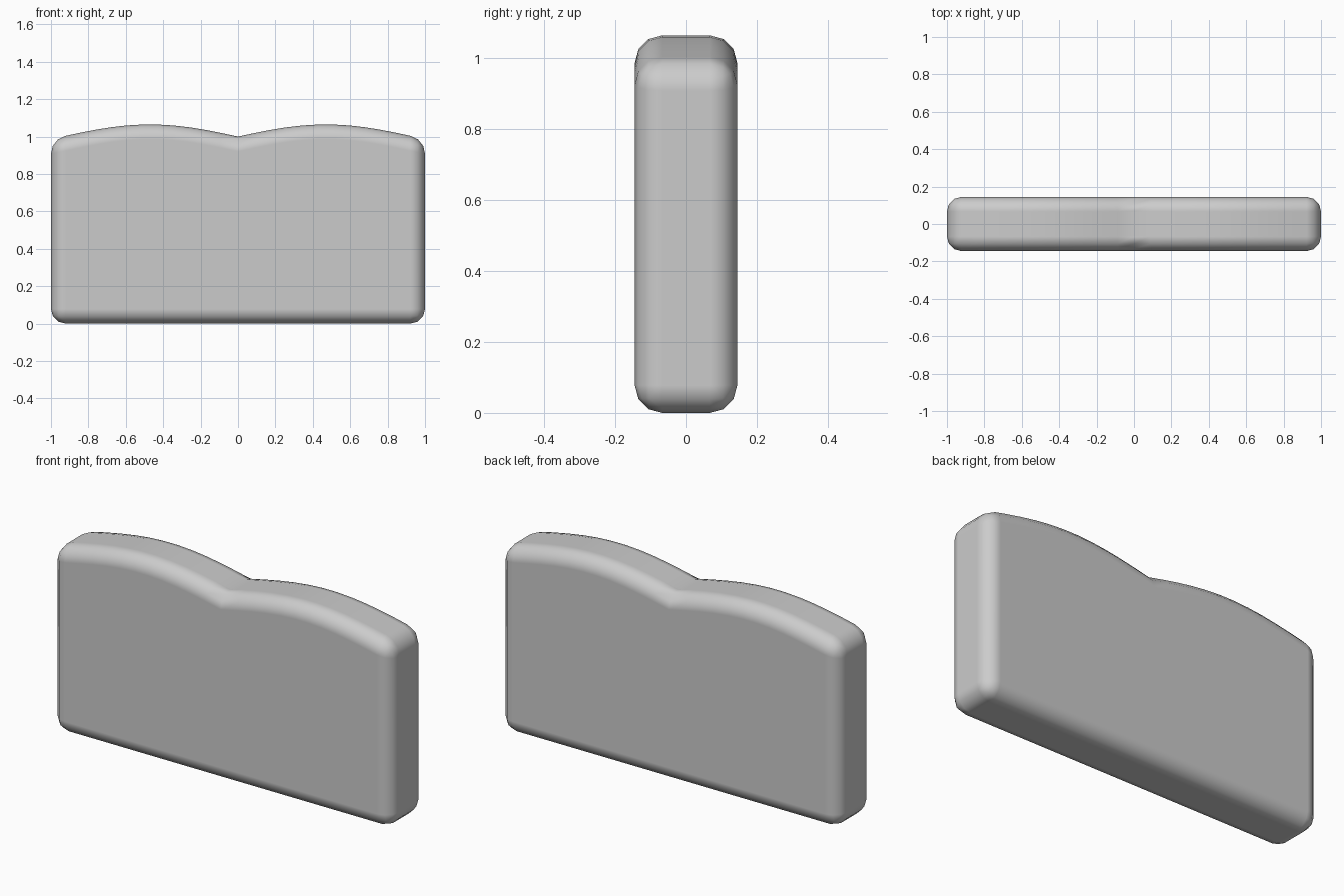
import bpy, bmesh, math

if "Cube" in bpy.data.objects:
    bpy.data.objects.remove(bpy.data.objects["Cube"])

DEPTH = 0.29      # full thickness along y
BEVEL = 0.078
HUMP = 0.94       # width of one top hump

# Panel outline: flat bottom, two soft humps meeting in a shallow valley
xs = [i * HUMP / 11 for i in range(1, 11)] + [1.0]
right = [(x, 1.0 + 0.065 * math.sin(math.pi * x / HUMP)) for x in xs]
top = right[::-1] + [(0.0, 1.0)] + [(-x, z) for x, z in right]
outline = [(-1.0, 0.0), (1.0, 0.0)] + top

bm = bmesh.new()
face = bm.faces.new([bm.verts.new((x, -DEPTH / 2, z)) for x, z in outline])
result = bmesh.ops.extrude_face_region(bm, geom=[face])
moved = [v for v in result["geom"] if isinstance(v, bmesh.types.BMVert)]
bmesh.ops.translate(bm, verts=moved, vec=(0, DEPTH, 0))
bmesh.ops.recalc_face_normals(bm, faces=bm.faces)
mesh = bpy.data.meshes.new("panel")
bm.to_mesh(mesh)
bm.free()

panel = bpy.data.objects.new("panel", mesh)
bpy.context.collection.objects.link(panel)
bpy.context.view_layer.objects.active = panel
panel.select_set(True)
bpy.ops.object.shade_smooth()

# Rounded rim on every outer edge
bevel = panel.modifiers.new("rounded_edges", "BEVEL")
bevel.width = BEVEL
bevel.segments = 3
bevel.limit_method = "ANGLE"
bevel.angle_limit = math.radians(40)
bevel.use_clamp_overlap = False
bevel.harden_normals = True
